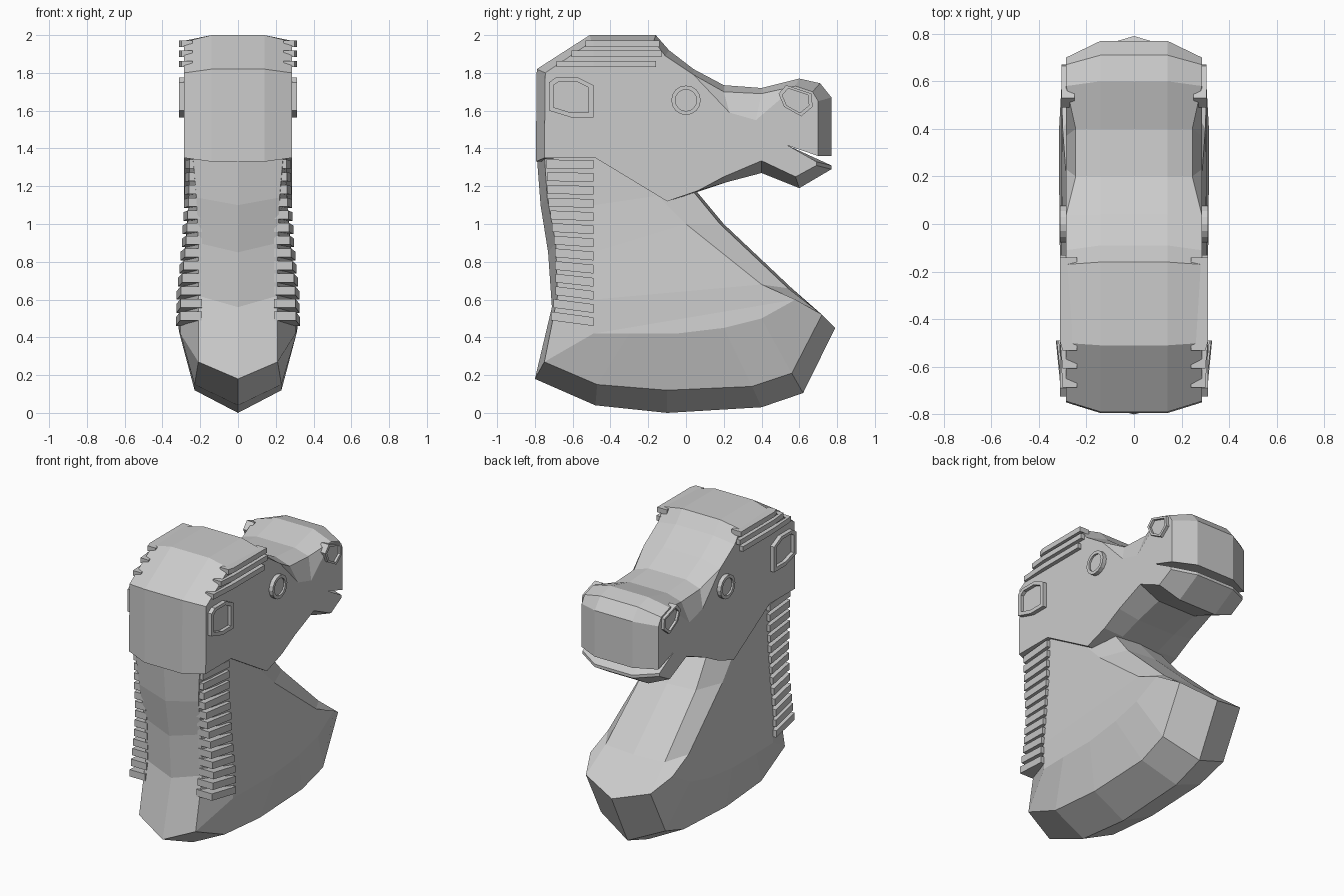
import bpy, bmesh, math

if "Cube" in bpy.data.objects:
    bpy.data.objects.remove(bpy.data.objects["Cube"])

grey = bpy.data.materials.new("plain grey")
grey.diffuse_color = (0.6, 0.6, 0.6, 1)
grey.use_nodes = True
grey.node_tree.nodes["Principled BSDF"].inputs["Base Color"].default_value = grey.diffuse_color


def build(name, shells):
    """Each shell: rings of (x, y, z) bridged in turn, plus cap index lists for both ends."""
    bm = bmesh.new()
    for rings, caps in shells:
        vs = [[bm.verts.new(p) for p in r] for r in rings]
        n = len(rings[0])
        for a, b in zip(vs, vs[1:]):
            for i in range(n):
                j = (i + 1) % n
                bm.faces.new((a[i], a[j], b[j], b[i]))
        for c in caps or [range(n)]:
            bm.faces.new([vs[0][i] for i in c])
            bm.faces.new([vs[-1][i] for i in c])
    bmesh.ops.remove_doubles(bm, verts=bm.verts, dist=0.0005)
    bmesh.ops.recalc_face_normals(bm, faces=bm.faces)
    me = bpy.data.meshes.new(name)
    bm.to_mesh(me)
    bm.free()
    me.materials.append(grey)
    ob = bpy.data.objects.new(name, me)
    bpy.context.collection.objects.link(ob)
    return ob


def flip(rings):
    return [[(-x, y, z) for x, y, z in r] for r in rings]


def both(half):
    """Full set of rings from a half that starts on the centre plane."""
    return flip(half[:0:-1]) + half


def lerp(v, table):
    for (a, p), (b, q) in zip(table, table[1:]):
        if v <= b:
            return p + (q - p) * max(0, (v - a) / (b - a))
    return table[-1][1]


# neck and chest: centre line, edge line and flank line
centre = [(-.79, 1.36), (-.77, 1.1), (-.73, .85), (-.71, .56), (-.80, .18), (-.48, .04), (-.1, 0),
          (.4, .03), (.62, .105), (.79, .45), (.56, .66), (.2, 1.0), (.05, 1.18), (-.1, 1.4)]
edge = [(.24, -.75, 1.37), (.22, -.735, 1.14), (.21, -.69, .9), (.21, -.68, .62), (.21, -.75, .27),
        (.23, -.47, .15), (.23, -.1, .12), (.23, .35, .14), (.24, .56, .21), (.24, .72, .52),
        (.22, .54, .66), (.2, .18, 1.0), (.18, .04, 1.17), (.18, -.1, 1.4)]
flank = [(.255, -.49, 1.36), (.262, -.49, 1.1), (.28, -.49, .85), (.305, -.49, .6), (.305, -.49, .42),
         (.31, -.3, .42), (.31, -.05, .42), (.315, .2, .45), (.315, .4, .5), (.305, .58, .6),
         (.3, .4, .68), (.27, 0, 1.0), (.255, -.15, 1.15), (.25, -.2, 1.36)]
caps = [(0, 13, 12, 1), (1, 12, 11, 2), (2, 11, 10, 3), (3, 10, 9, 4), (4, 5, 6, 7, 8, 9)]
build("neck_and_chest", [(both([[(0, y, z) for y, z in centre], edge, flank]), caps)])

# head: outer profile, inset side profile, with a scoop in the snout
outer = [(-.795, 1.33), (-.79, 1.82), (-.51, 2), (-.16, 2), (-.09, 1.92), (.04, 1.82), (.2, 1.735),
         (.4, 1.72), (.6, 1.77), (.71, 1.745), (.77, 1.67), (.77, 1.36), (.54, 1.415), (.77, 1.31),
         (.77, 1.29), (.6, 1.19), (.4, 1.27), (.21, 1.22), (.06, 1.17), (-.1, 1.12), (-.48, 1.35)]
inset = [(-.75, 1.35), (-.745, 1.8), (-.5, 1.965), (-.17, 1.97), (-.11, 1.89), (.04, 1.79), (.2, 1.7),
         (.4, 1.69), (.58, 1.73), (.67, 1.7), (.70, 1.65), (.70, 1.36), (.54, 1.415), (.69, 1.33),
         (.69, 1.31), (.58, 1.25), (.4, 1.335), (.2, 1.25), (.06, 1.175), (-.1, 1.12), (-.48, 1.35)]
W = .285
side = [(W, y, z) for y, z in inset]
shoulder = list(side)
for i, low in ((6, (W, .23, 1.59)), (7, (W, .37, 1.55))):
    shoulder[i] = (.245, *inset[i])
    side[i] = low
half = [[(x, y, z) for y, z in outer] for x in (0, .14)] + [shoulder, side]
build("head", [(both(half), None)])


# raised frames with a sunken floor, one on each side
def frame(name, pts, k, x0, x1, floor):
    cy = sum(p[0] for p in pts) / len(pts)
    cz = sum(p[1] for p in pts) / len(pts)
    inner = [(cy + (y - cy) * k, cz + (z - cz) * k) for y, z in pts]
    rings = [[(x, y, z) for y, z in ps]
             for x, ps in ((x0, pts), (x1, pts), (x1, inner), (floor, inner))]
    build(name, [(rings, None), (flip(rings), None)])


frame("ears", [(-.725, 1.6), (-.725, 1.75), (-.69, 1.775), (-.57, 1.775), (-.49, 1.735),
               (-.49, 1.565), (-.61, 1.565)], .78, .26, .312, .289)
ring = [(.078 * math.cos(i * math.pi / 8), 1.655 + .078 * math.sin(i * math.pi / 8)) for i in range(16)]
frame("eyes", ring, .73, .26, .312, .3)
frame("nostrils", [(.49, 1.69), (.53, 1.735), (.665, 1.69), (.67, 1.62), (.61, 1.57), (.52, 1.62)],
      .78, .25, .305, .289)


# mane: flat strips on the neck sides
def strip(quad, z, t, tilt):
    """quad: plan corners (x, y); the front end is raised by tilt."""
    lift = [tilt if y < -.55 else 0 for x, y in quad]
    return [[(x, y, z + d + l) for (x, y), l in zip(quad, lift)] for d in (0, t)]


shells = []
for i in range(13):
    z = .46 + i * .0695
    w = lerp(z, [(.4, .308), (.6, .303), (.85, .277), (1.1, .262), (1.4, .255)])
    yf = lerp(z, [(.4, -.725), (.6, -.69), (.85, -.695), (1.1, -.73), (1.4, -.745)])
    tilt = lerp(z, [(.46, .03), (1.0, .01), (1.3, 0)])
    r = strip([(.19, yf), (w, yf), (w + .022, -.49), (.19, -.49)], z, .046, tilt)
    shells += [(r, None), (flip(r), None)]
build("neck_mane", shells)

# forelock: strips on top of the head sides, cut back along the brow slope
shells = []
for z, back in ((1.83, -.16), (1.885, -.13), (1.937, -.14)):
    yf = -.73 + (z - 1.8) * 1.45
    r = strip([(.24, yf), (.3, yf), (.312, -.49), (.312, back), (.24, back)], z, .034, 0)
    shells += [(r, None), (flip(r), None)]
build("forelock", shells)
